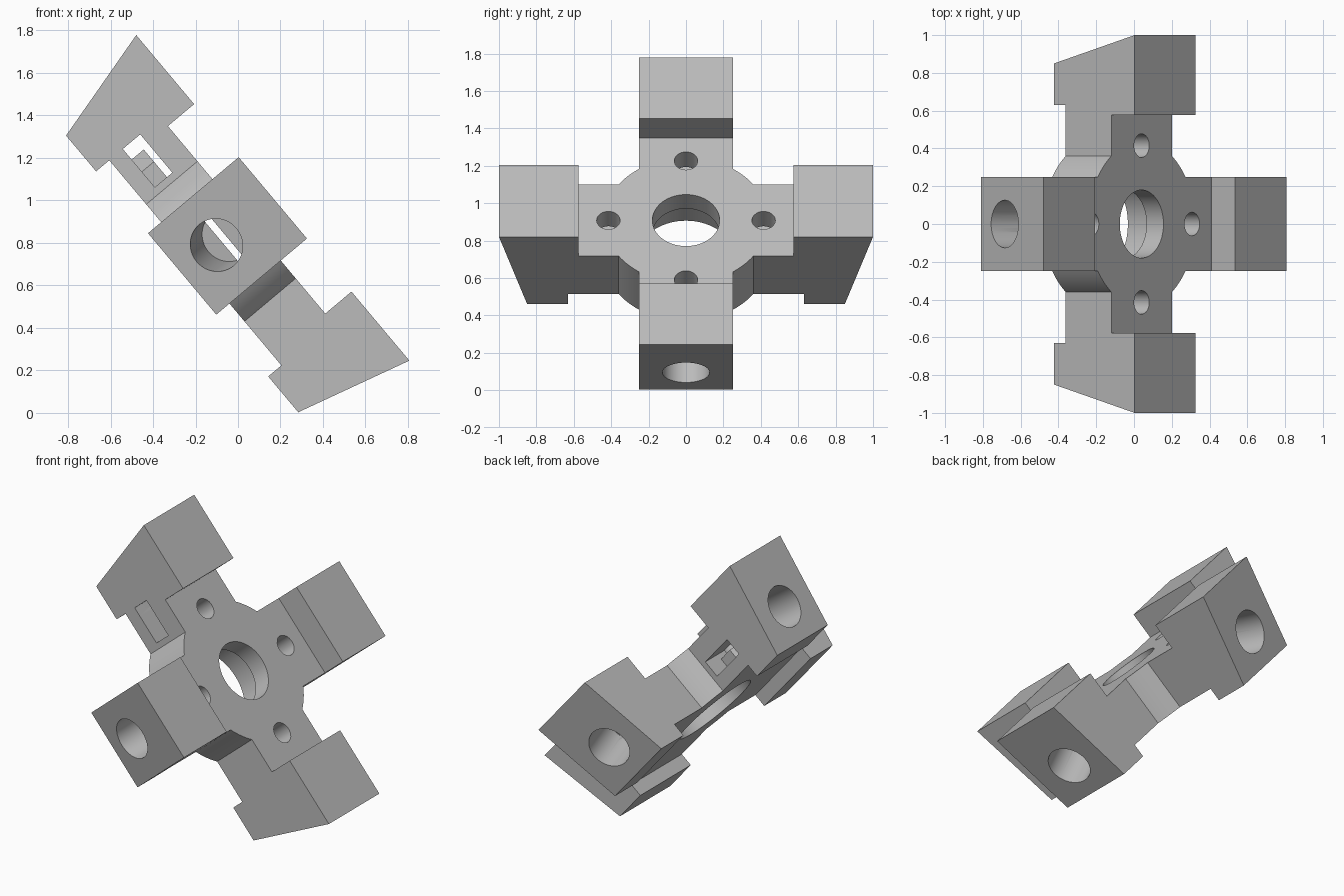
import bpy, bmesh, math
from mathutils import Matrix, Vector

cube = bpy.data.objects.get("Cube")
if cube:
    bpy.data.objects.remove(cube, do_unlink=True)

grey = bpy.data.materials.new("plain_grey")
grey.use_nodes = True
colour = (0.5, 0.5, 0.5, 1)
grey.diffuse_color = colour
grey.node_tree.nodes["Principled BSDF"].inputs["Base Color"].default_value = colour

# Heights along the hub axis
LOW, PLATE_LOW, PLATE_TOP, TOP = 0.219, 0.30, 0.615, 0.776
SLIT_LOW, SLIT_TOP = 0.457, 0.492
HALF, HUB = 0.25, 0.438


def new_object(name, bm):
    bmesh.ops.recalc_face_normals(bm, faces=bm.faces)
    mesh = bpy.data.meshes.new(name)
    bm.to_mesh(mesh)
    bm.free()
    mesh.materials.append(grey)
    obj = bpy.data.objects.new(name, mesh)
    bpy.context.collection.objects.link(obj)
    return obj


def prism(name, points, offset, matrix=Matrix()):
    """Extrude a closed outline by the offset vector."""
    bm = bmesh.new()
    face = bm.faces.new([bm.verts.new(p) for p in points])
    side = bmesh.ops.extrude_face_region(bm, geom=[face])["geom"]
    moved = [v for v in side if isinstance(v, bmesh.types.BMVert)]
    bmesh.ops.translate(bm, verts=moved, vec=offset)
    bm.transform(matrix)
    return new_object(name, bm)


def cylinder(name, radius, low, high, matrix=Matrix(), sides=64):
    bm = bmesh.new()
    bmesh.ops.create_cone(bm, cap_ends=True, segments=sides, radius1=radius,
                          radius2=radius, depth=high - low,
                          matrix=matrix @ Matrix.Translation((0, 0, (low + high) / 2)))
    return new_object(name, bm)


def box(name, low, high, matrix=Matrix()):
    (x0, y0, z0), (x1, y1, z1) = low, high
    outline = [(x0, y0, z0), (x1, y0, z0), (x1, y1, z0), (x0, y1, z0)]
    return prism(name, outline, (0, 0, z1 - z0), matrix)


def combine(target, tool, operation):
    """Apply a boolean and drop the tool."""
    mod = target.modifiers.new("join", "BOOLEAN")
    mod.operation, mod.solver, mod.object = operation, "EXACT", tool
    bpy.context.view_layer.update()
    graph = bpy.context.evaluated_depsgraph_get()
    mesh = bpy.data.meshes.new_from_object(target.evaluated_get(graph))
    target.modifiers.clear()
    target.data = mesh
    bpy.data.objects.remove(tool, do_unlink=True)


quarters = [Matrix.Rotation(i * math.pi / 2, 4, "Z") for i in range(4)]

# Cross-shaped plate with a round hub
outline = []
start = math.asin(HALF / HUB)
for turn in quarters:
    corner = [(0.576, -HALF), (0.576, HALF)]
    for i in range(9):
        a = start + (math.pi / 2 - 2 * start) * i / 8
        corner.append((HUB * math.cos(a), HUB * math.sin(a)))
    outline += [turn @ Vector((x, y, PLATE_LOW)) for x, y in corner]
body = prism("four_arm_hub", outline, (0, 0, PLATE_TOP - PLATE_LOW))

# End blocks with sloping outer faces
profile = [(0.5, PLATE_LOW), (0.63, PLATE_LOW), (0.63, LOW), (0.85, LOW),
           (1.0, TOP), (0.576, TOP), (0.576, PLATE_TOP), (0.5, PLATE_TOP)]
for turn in quarters:
    block = prism("end_block", [(r, -HALF, n) for r, n in profile],
                  (0, 2 * HALF, 0), turn)
    combine(body, block, "UNION")

# Stepped centre bore
combine(body, cylinder("bore", 0.18, 0.2, 0.7), "DIFFERENCE")
combine(body, cylinder("counterbore", 0.262, 0.2, 0.498), "DIFFERENCE")

# Side window in the upper arm, partly filled by a six-sided nut
combine(body, box("window", (-0.63, -0.4, 0.383), (-0.395, 0.4, 0.49)), "DIFFERENCE")
nut = cylinder("nut", 0.15, 0.37, SLIT_LOW, Matrix.Translation((-0.415, 0, 0))
               @ Matrix.Rotation(math.pi / 2, 4, "Z"), 6)
if max(v.co.x for v in nut.data.vertices) < -0.27:
    nut.data.transform(Matrix.Translation((-0.415, 0, 0)) @ Matrix.Rotation(math.pi / 6, 4, "Z")
                       @ Matrix.Translation((0.415, 0, 0)))
combine(body, nut, "UNION")

# Screw holes, sloping end holes and thin slits on every arm
tilt = math.atan2(0.15, TOP - LOW)
for turn in quarters:
    screw = cylinder("screw_hole", 0.0625, SLIT_LOW + 0.001, 0.7,
                     turn @ Matrix.Translation((0.415, 0, 0)), 32)
    combine(body, screw, "DIFFERENCE")
    axis = (turn @ Matrix.Translation((0.907, 0, 0.43))
            @ Matrix.Rotation(math.pi / 2 + tilt, 4, "Y"))
    combine(body, cylinder("end_hole", 0.126, -0.28, 0.2, axis), "DIFFERENCE")
    slit = box("slit", (0.2, -0.122, SLIT_LOW + 0.002), (0.66, 0.122, SLIT_TOP), turn)
    combine(body, slit, "DIFFERENCE")

# Tilt into place
body.data.transform(Matrix.Rotation(math.radians(50), 4, "Y")
                    @ Matrix.Translation((-0.67, 0, 0)))
bpy.ops.object.select_all(action="DESELECT")
body.select_set(True)
bpy.context.view_layer.objects.active = body
bpy.ops.object.shade_smooth_by_angle(angle=math.radians(25))
